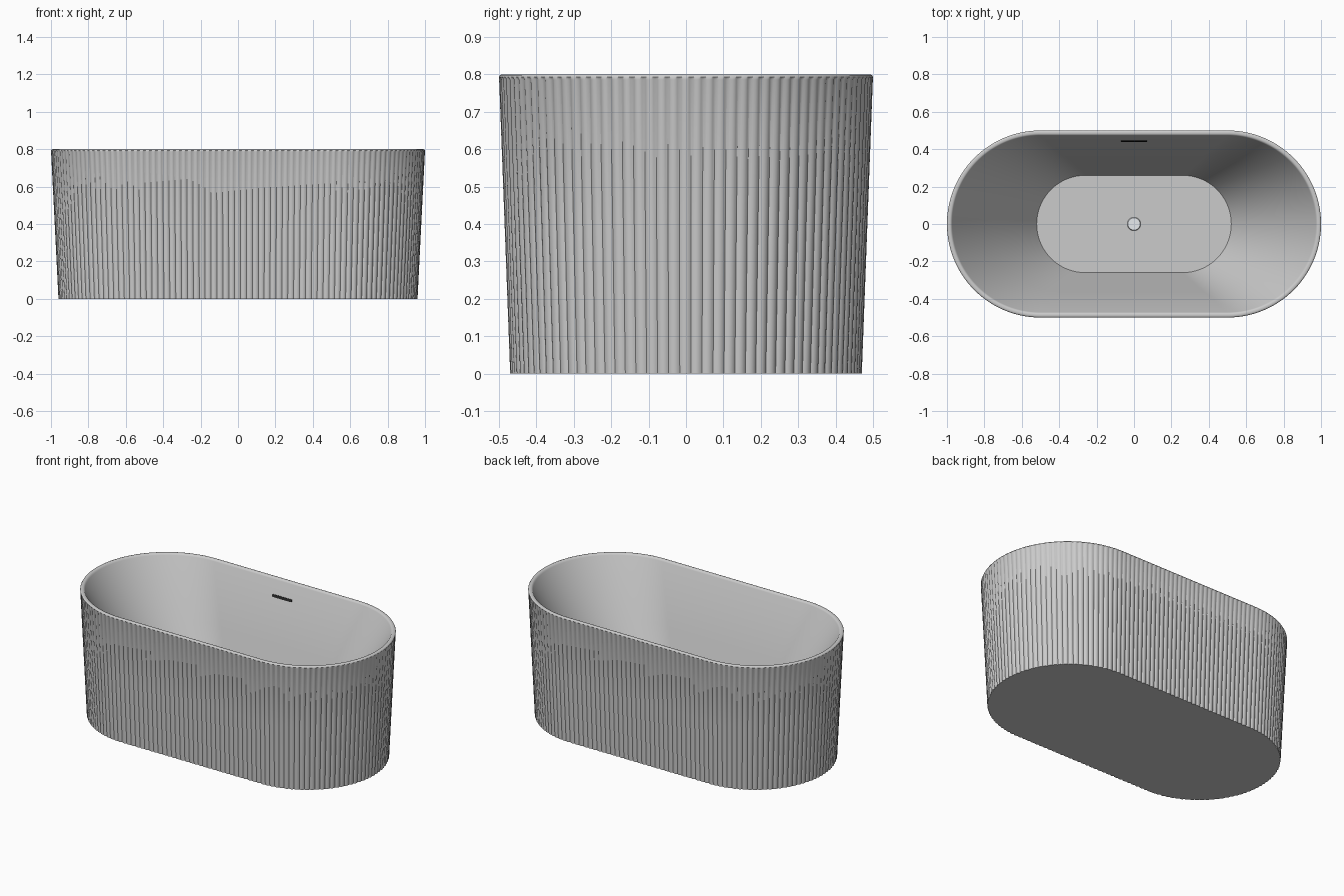
import bpy, bmesh
from math import pi, cos, sin, atan2, radians

if "Cube" in bpy.data.objects:
    bpy.data.objects.remove(bpy.data.objects["Cube"])

FLUTES, STEPS = 160, 6
COLS = FLUTES * STEPS
FLOOR_Z = 0.10


def stadium_point(t, s, r):
    """Point at fraction t round a stadium: straight half-length s, end radius r."""
    d = (t % 1.0) * (2 + pi)
    if d < 1:
        return (2 * d - 1) * s, -r
    d -= 1
    if d < pi / 2:
        a = -pi / 2 + 2 * d
        return s + r * cos(a), r * sin(a)
    d -= pi / 2
    if d < 1:
        return (1 - 2 * d) * s, r
    a = pi / 2 + 2 * (d - 1)
    return -s + r * cos(a), r * sin(a)


def finish(name, bm, color=None):
    bmesh.ops.recalc_face_normals(bm, faces=bm.faces)
    me = bpy.data.meshes.new(name)
    bm.to_mesh(me)
    bm.free()
    ob = bpy.data.objects.new(name, me)
    bpy.context.collection.objects.link(ob)
    if color:
        mat = bpy.data.materials.new(name + "_color")
        mat.diffuse_color = color
        mat.use_nodes = True
        mat.node_tree.nodes["Principled BSDF"].inputs["Base Color"].default_value = mat.diffuse_color
        me.materials.append(mat)
    bpy.ops.object.select_all(action='DESELECT')
    ob.select_set(True)
    bpy.context.view_layer.objects.active = ob
    bpy.ops.object.shade_smooth_by_angle(angle=radians(40))
    return ob


# Tub shell: rings of (straight half-length, radius, height, flute depth)
profile = [
    (0.49, 0.470, 0.0, 0.006),
    (0.495, 0.485, 0.40, 0.006),
    (0.50, 0.4995, 0.786, 0.006),
    (0.50, 0.500, 0.793, 0.0),
    (0.50, 0.497, 0.798, 0.0),
    (0.50, 0.492, 0.80, 0.0),
    (0.50, 0.482, 0.80, 0.0),
    (0.50, 0.476, 0.797, 0.0),
    (0.50, 0.472, 0.790, 0.0),
    (0.38, 0.366, 0.445, 0.0),
    (0.26, 0.260, FLOOR_Z, 0.0),
]
bm = bmesh.new()
rings = []
for s, r, z, depth in profile:
    ring = []
    for i in range(COLS):
        # rounded ribs with narrow valleys between them
        groove = depth * (1 - abs(sin(pi * i / STEPS)) ** 0.8)
        x, y = stadium_point(i / COLS, s, r - groove)
        ring.append(bm.verts.new((x, y, z)))
    rings.append(ring)
for lo, hi in zip(rings, rings[1:]):
    for i in range(COLS):
        j = (i + 1) % COLS
        bm.faces.new((lo[i], lo[j], hi[j], hi[i]))
bm.faces.new(rings[0][::-1])
bm.faces.new(rings[-1])
finish("tub_shell", bm)

# Drain cover in the middle of the floor
bm = bmesh.new()
bmesh.ops.create_cone(bm, cap_ends=True, segments=48, radius1=0.036,
                      radius2=0.033, depth=0.006)
drain = finish("drain_cover", bm, (0.8, 0.83, 0.86, 1))
drain.location = (0, 0, FLOOR_Z + 0.003)

# Overflow slot lying on the sloping back wall
bm = bmesh.new()
bmesh.ops.create_cube(bm, size=1)
for v in bm.verts:
    v.co.x *= 0.138
    v.co.y *= 0.006
    v.co.z *= 0.016
ends = [e for e in bm.edges if abs(e.verts[0].co.y - e.verts[1].co.y) > 0.001]
bmesh.ops.bevel(bm, geom=ends, offset=0.006, segments=4, affect='EDGES', profile=0.5)
slot = finish("overflow_slot", bm, (0.02, 0.02, 0.02, 1))
slope = (0.472 - 0.26) / (0.79 - FLOOR_Z)
slot.location = (0, 0.26 + slope * (0.70 - FLOOR_Z) - 0.001, 0.70)
slot.rotation_euler.x = -atan2(slope, 1)
